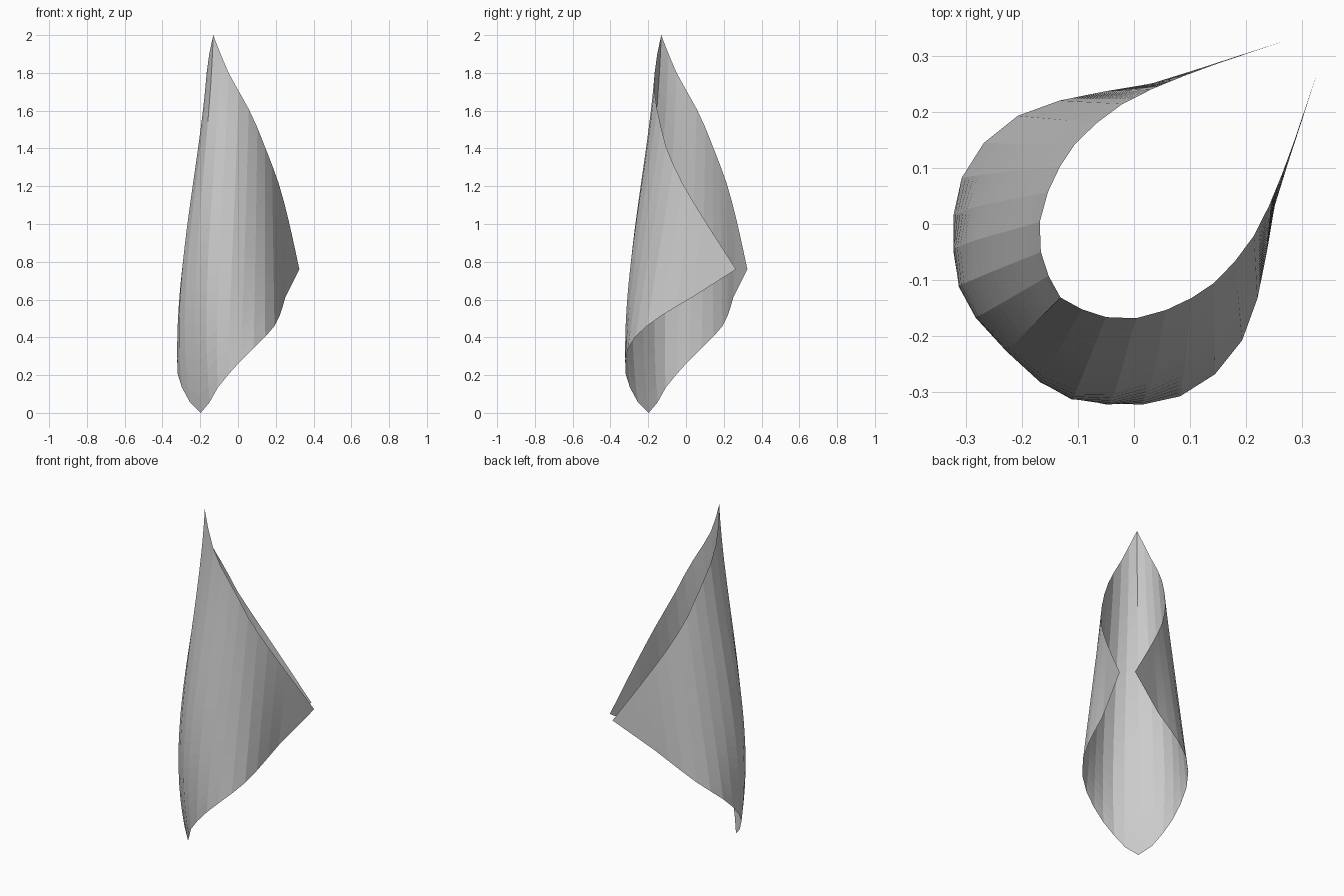
import bpy, bmesh, math
from mathutils import Vector

if "Cube" in bpy.data.objects:
    bpy.data.objects.remove(bpy.data.objects["Cube"])

# Lower and upper rim of one half of the curled sheet, from spine to side corner
LOWER = [(-.197, -.197, 0), (-.11, -.295, .13), (-.01, -.323, .25), (.1, -.3, .36),
         (.17, -.24, .43), (.205, -.18, .48), (.23, -.09, .54), (.25, .03, .61),
         (.285, .14, .68), (.325, .265, .76)]
UPPER = [(-.131, -.131, 2), (-.085, -.155, 1.88), (-.03, -.169, 1.76), (.03, -.163, 1.66),
         (.09, -.138, 1.54), (.13, -.115, 1.44), (.17, -.078, 1.34), (.22, -.01, 1.2),
         (.27, .105, 1.01), (.325, .265, .76)]
COLS, ROWS = 13, 22


def swap(p):
    """Mirror a point over the plane x = y."""
    return Vector((p[1], p[0], p[2]))


def smooth_path(keys, sub=8):
    """Smooth curve through the keys, continued symmetrically past the spine."""
    pts = [Vector(k) for k in keys]
    pts = [swap(pts[1])] + pts + [pts[-1] * 2 - pts[-2]]
    out = []
    for a, b, c, d in zip(pts, pts[1:], pts[2:], pts[3:]):
        for i in range(sub):
            t = i / sub
            out.append(b + (c - a) * (t / 2) + (a * 2 - b * 5 + c * 4 - d) * (t * t / 2)
                       + (b * 3 - a - c * 3 + d) * (t ** 3 / 2))
    return out + [pts[-2]]


def resample(path, n):
    """n + 1 points evenly spaced along the path."""
    acc = [0.0]
    for a, b in zip(path, path[1:]):
        acc.append(acc[-1] + (b - a).length)
    out, j = [], 0
    for i in range(n + 1):
        s = acc[-1] * i / n
        while j < len(path) - 2 and acc[j + 1] < s:
            j += 1
        f = min(1, (s - acc[j]) / (acc[j + 1] - acc[j]))
        out.append(path[j].lerp(path[j + 1], f))
    return out


low, up = (resample(smooth_path(k), COLS) for k in (LOWER, UPPER))


def point(col, row):
    """Ruled line between the rims, bulging outward near the spine."""
    k, v = abs(col), row / ROWS
    p = low[k].lerp(up[k], v)
    t = k / COLS
    fade = math.cos(math.pi / 2 * min(1, t / .45)) ** 2
    out = Vector((p.x, p.y, 0)).normalized()
    p += out * (.47 * v * (1 - v) ** 2 * fade)
    return swap(p) if col < 0 else p


# Curled sheet
bm = bmesh.new()
grid = [[bm.verts.new(point(c, r)) for r in range(ROWS + 1)]
        for c in range(-COLS, COLS + 1)]
for a, b in zip(grid, grid[1:]):
    for r in range(ROWS):
        bm.faces.new((a[r], b[r], b[r + 1], a[r + 1]))
bmesh.ops.remove_doubles(bm, verts=bm.verts, dist=1e-4)
mesh = bpy.data.meshes.new("curled_sheet")
bm.to_mesh(mesh)
bm.free()
sheet = bpy.data.objects.new("curled_sheet", mesh)
bpy.context.collection.objects.link(sheet)
